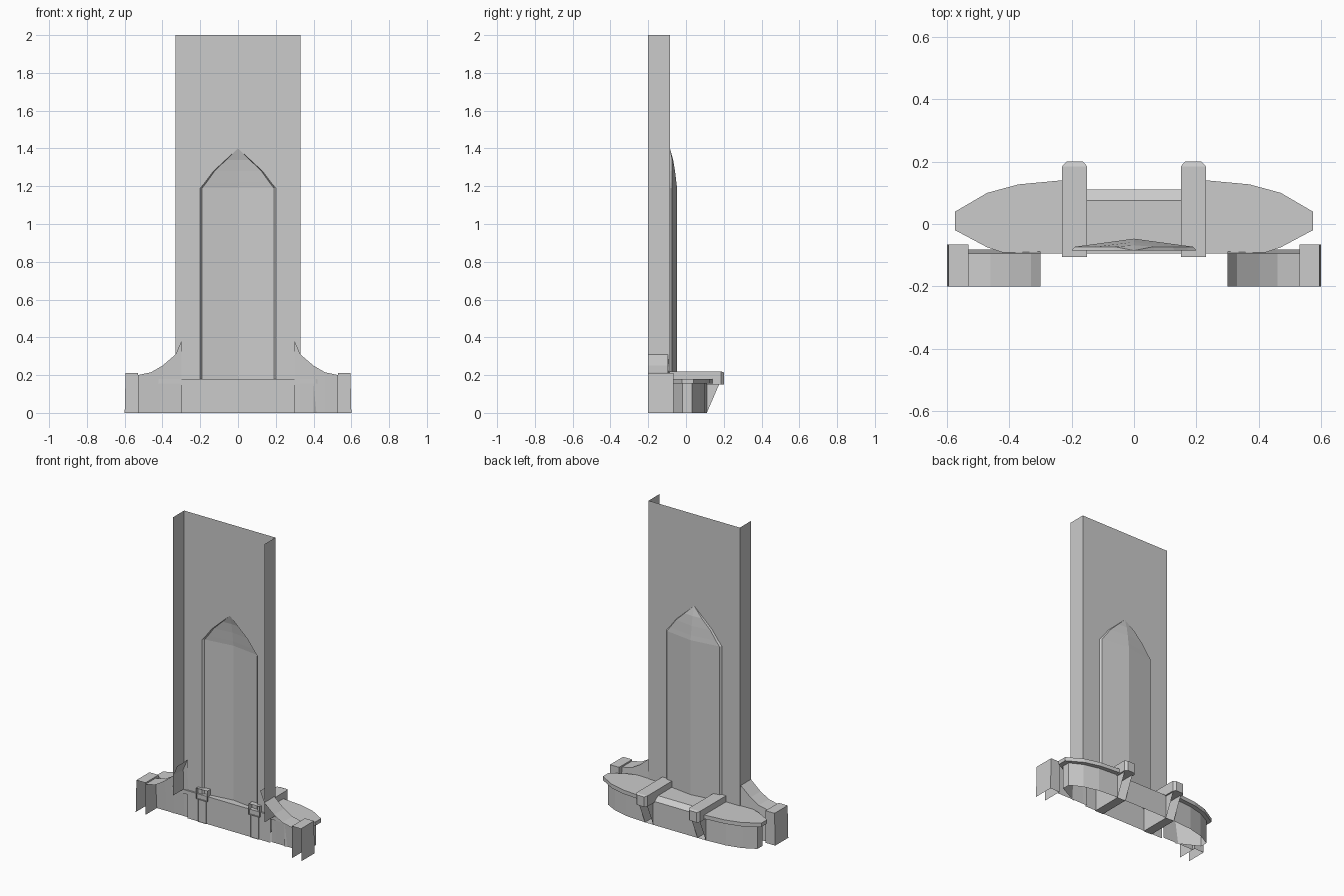
import bpy, bmesh

if "Cube" in bpy.data.objects:
    bpy.data.objects.remove(bpy.data.objects["Cube"])


def make(name, verts, faces):
    """Flat-shaded mesh object with merged points."""
    me = bpy.data.meshes.new(name)
    bm = bmesh.new()
    vs = [bm.verts.new(v) for v in verts]
    for f in faces:
        bm.faces.new([vs[i] for i in f])
    bmesh.ops.remove_doubles(bm, verts=bm.verts, dist=0.0005)
    bmesh.ops.recalc_face_normals(bm, faces=bm.faces)
    bm.to_mesh(me)
    bm.free()
    ob = bpy.data.objects.new(name, me)
    bpy.context.collection.objects.link(ob)
    return ob


def loft(name, rows, caps=(), closed=False, flip=False):
    """Skin a list of equal-length rows; caps lists the row indices to fill."""
    n = len(rows[0])
    verts = [p for r in rows for p in r]
    faces = []
    for i in range(len(rows) - 1):
        for j in range(n if closed else n - 1):
            k = (j + 1) % n
            faces.append((i * n + j, i * n + k, (i + 1) * n + k, (i + 1) * n + j))
    for c in caps:
        faces.append([c * n + j for j in range(n)])
    ob = make(name, verts, faces)
    if flip:
        ob.data.flip_normals()
    return ob


def mirrored(name, build):
    """Build a part on the right (+1) and on the left (-1)."""
    for side, label in ((1, "right"), (-1, "left")):
        build(name + "_" + label, side)


# Tall back panel, open behind, with pointed-arch relief: (z, half width, ridge y)
F = -0.085
arch = [(0.18, 0.2, -0.047), (1.19, 0.2, -0.047), (1.22, 0.175, -0.051),
        (1.28, 0.13, -0.058), (1.34, 0.065, -0.068), (1.4, 0.0, F), (2.0, 0.0, F)]
rows = []
for z, w, c in arch:
    lip = F + 0.012 if w else F
    half = [(0.33, -0.2), (0.33, F), (w, F), (w * 0.95, lip)]
    prof = [(-x, y) for x, y in half] + [(0, c)] + half[::-1]
    rows.append([(x, y, z) for x, y in prof])
loft("back_panel", rows)

# Low wall closing the middle of the base
loft("base_wall", [[(-0.3, -0.095, z), (0.3, -0.095, z)] for z in (0, 0.18)])


# Curved side wings: sloping front face plus top strip running back
def wing(name, s):
    curve = [(0.3, 0.38), (0.33, 0.31), (0.4, 0.25), (0.46, 0.215), (0.53, 0.2)]
    loft(name, [[(s * x, -0.082, 0) for x, z in curve],
                [(s * x, -0.095, z) for x, z in curve],
                [(s * x, -0.2, z) for x, z in curve]])


# End blocks of the wings, open behind and below
def end_block(name, s):
    loft(name, [[(s * 0.53, y, 0), (s * 0.53, y, 0.21),
                 (s * 0.595, y, 0.21), (s * 0.6, y, 0)] for y in (-0.2, -0.065)],
         caps=[1])


# Rounded basin lobes: rim slab and the wall beneath it
def rim(name, s):
    out = [(0.15, -0.095), (0.41, -0.095), (0.47, -0.075), (0.573, -0.02), (0.573, 0.04),
           (0.47, 0.1), (0.37, 0.127), (0.23, 0.14), (0.15, 0.14)]
    loft(name, [[(s * x, y, z) for x, y in out] for z in (0.155, 0.18)],
         caps=[0, 1], closed=True)


def basin_wall(name, s):
    line = [(0.4, -0.09), (0.54, -0.018), (0.54, 0.033), (0.46, 0.075),
            (0.36, 0.1), (0.22, 0.11)]
    loft(name, [[(s * x, y, z) for x, y in line] for z in (0, 0.16)])


# Brackets: top beam with chamfered tip, and tapering corbel below
def beam(name, s):
    def ring(y, d, zt):
        return [(s * (0.15 + d), y, 0.15), (s * (0.15 + d), y, zt),
                (s * (0.23 - d), y, zt), (s * (0.23 - d), y, 0.15)]
    loft(name, [ring(-0.105, 0, 0.22), ring(0.185, 0, 0.22), ring(0.2, 0.014, 0.215)],
         caps=[2], closed=True)


def corbel(name, s):
    loft(name, [[(s * x, -0.1, z), (s * x, y, z)] for x, y, z in
                ((0.16, 0.175, 0.15), (0.16, 0.11, 0), (0.22, 0.11, 0), (0.22, 0.175, 0.15))])
    for x in (0.16, 0.22):
        make(name + "_cheek", [(s * x, -0.1, 0), (s * x, 0.11, 0),
                               (s * x, 0.175, 0.15), (s * x, -0.1, 0.15)], [(0, 1, 2, 3)])


for part, fn in (("wing", wing), ("end_block", end_block), ("basin_rim", rim),
                 ("basin_wall", basin_wall), ("bracket_beam", beam),
                 ("bracket_corbel", corbel)):
    mirrored(part, fn)

# Middle of the basin: flat top, sloped lip, front wall
loft("basin_middle", [[(x, -0.095, 0.18), (x, 0.075, 0.18), (x, 0.11, 0.155), (x, 0.11, 0)]
                      for x in (-0.16, 0.16)])
